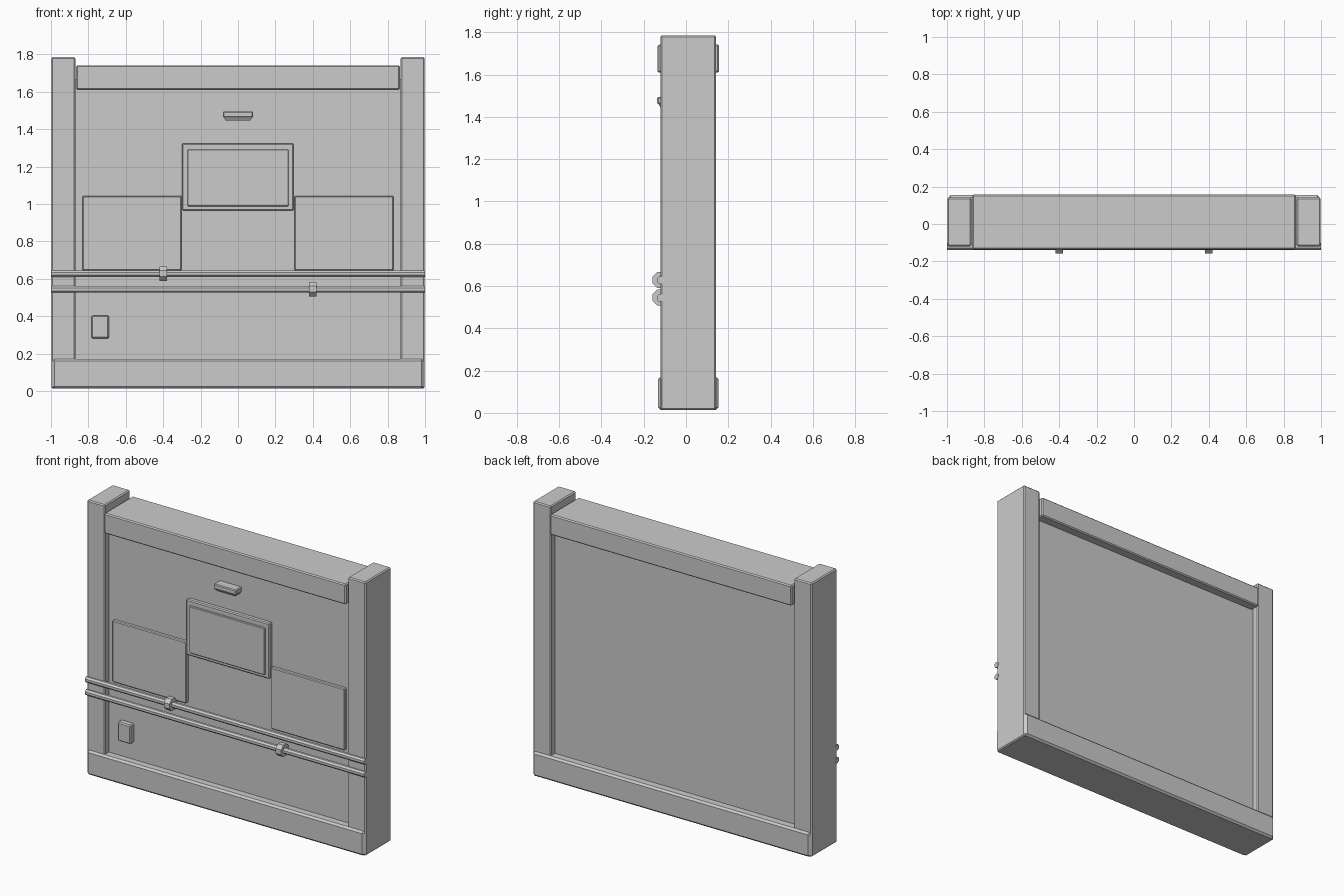
import bpy, bmesh, math
from mathutils import Matrix, Vector

if "Cube" in bpy.data.objects:
    bpy.data.objects.remove(bpy.data.objects["Cube"])


def finish(bm, name):
    bmesh.ops.recalc_face_normals(bm, faces=bm.faces[:])
    mesh = bpy.data.meshes.new(name)
    bm.to_mesh(mesh)
    bm.free()
    obj = bpy.data.objects.new(name, mesh)
    bpy.context.collection.objects.link(obj)
    return obj


def box(name, x, y, z, bevel=0.0, taper_bottom=0.0):
    """Chamfered box from (min, max) ranges."""
    bm = bmesh.new()
    bmesh.ops.create_cube(bm, size=1)
    mid = Vector([(r[0] + r[1]) / 2 for r in (x, y, z)])
    size = Vector([r[1] - r[0] for r in (x, y, z)])
    for v in bm.verts:
        low = v.co.z < 0
        v.co = mid + v.co * size
        if low and taper_bottom:
            v.co.x -= math.copysign(taper_bottom, v.co.x - mid.x)
            if v.co.y < mid.y:
                v.co.y += taper_bottom
    if bevel:
        bmesh.ops.bevel(bm, geom=bm.edges[:], offset=bevel, segments=1,
                        affect='EDGES', profile=0.5)
    return finish(bm, name)


def rod(name, x0, x1, y, z, flat_radius):
    """Octagonal bar along x with a flat facing the front."""
    bm = bmesh.new()
    bmesh.ops.create_cone(bm, cap_ends=True, segments=8, depth=x1 - x0,
                          radius1=flat_radius / math.cos(math.pi / 8),
                          radius2=flat_radius / math.cos(math.pi / 8))
    spin = Matrix.Rotation(math.pi / 8, 4, 'Z')
    lay = Matrix.Rotation(math.pi / 2, 4, 'Y')
    # keep a flat side towards -y whichever start angle the primitive uses
    n = next(f.normal for f in bm.faces if abs(f.normal.z) < 0.5)
    if min(abs(n.x), abs(n.y), abs(abs(n.x) - abs(n.y))) < 0.01:
        spin = Matrix.Identity(4)
    move = Matrix.Translation(((x0 + x1) / 2, y, z))
    bmesh.ops.transform(bm, matrix=move @ lay @ spin, verts=bm.verts[:])
    return finish(bm, name)


# Structure: recessed wall, base and top beam
box("wall_panel", (-0.89, 0.89), (-0.077, 0.098), (0.1, 1.67))
box("base_beam", (-0.993, 0.993), (-0.132, 0.154), (0.014, 0.172), 0.012)
box("top_beam", (-0.865, 0.865), (-0.135, 0.157), (1.61, 1.742), 0.007)

# Posts and side display boards, mirrored
for side, s in (("left", -1), ("right", 1)):
    box(side + "_post", sorted((s * 0.87, s * 0.998)), (-0.12, 0.141),
        (0.014, 1.786), 0.007)
    box(side + "_board", sorted((s * 0.302, s * 0.832)), (-0.099, -0.06),
        (0.645, 1.043), 0.005)

# Centre screen: frame with a raised display
box("screen_frame", (-0.299, 0.297), (-0.104, -0.06), (0.965, 1.325), 0.006)
box("screen_display", (-0.27, 0.27), (-0.115, -0.09), (0.988, 1.292), 0.004)

# Lamp above the screen, with tapered underside
box("lamp_body", (-0.08, 0.08), (-0.136, -0.06), (1.462, 1.495), 0.005)
box("lamp_lens", (-0.078, 0.078), (-0.134, -0.06), (1.448, 1.467), 0, 0.012)

# Junction box
box("junction_box", (-0.784, -0.69), (-0.114, -0.06), (0.282, 0.405), 0.007)

# Two pipes with one clamp each
for name, z, cx in (("upper", 0.627, -0.4), ("lower", 0.544, 0.4)):
    rod(name + "_pipe", -1.0, 1.0, -0.12, z, 0.018)
    rod(name + "_pipe_clamp", cx - 0.02, cx + 0.02, -0.12, z + 0.001, 0.038)
